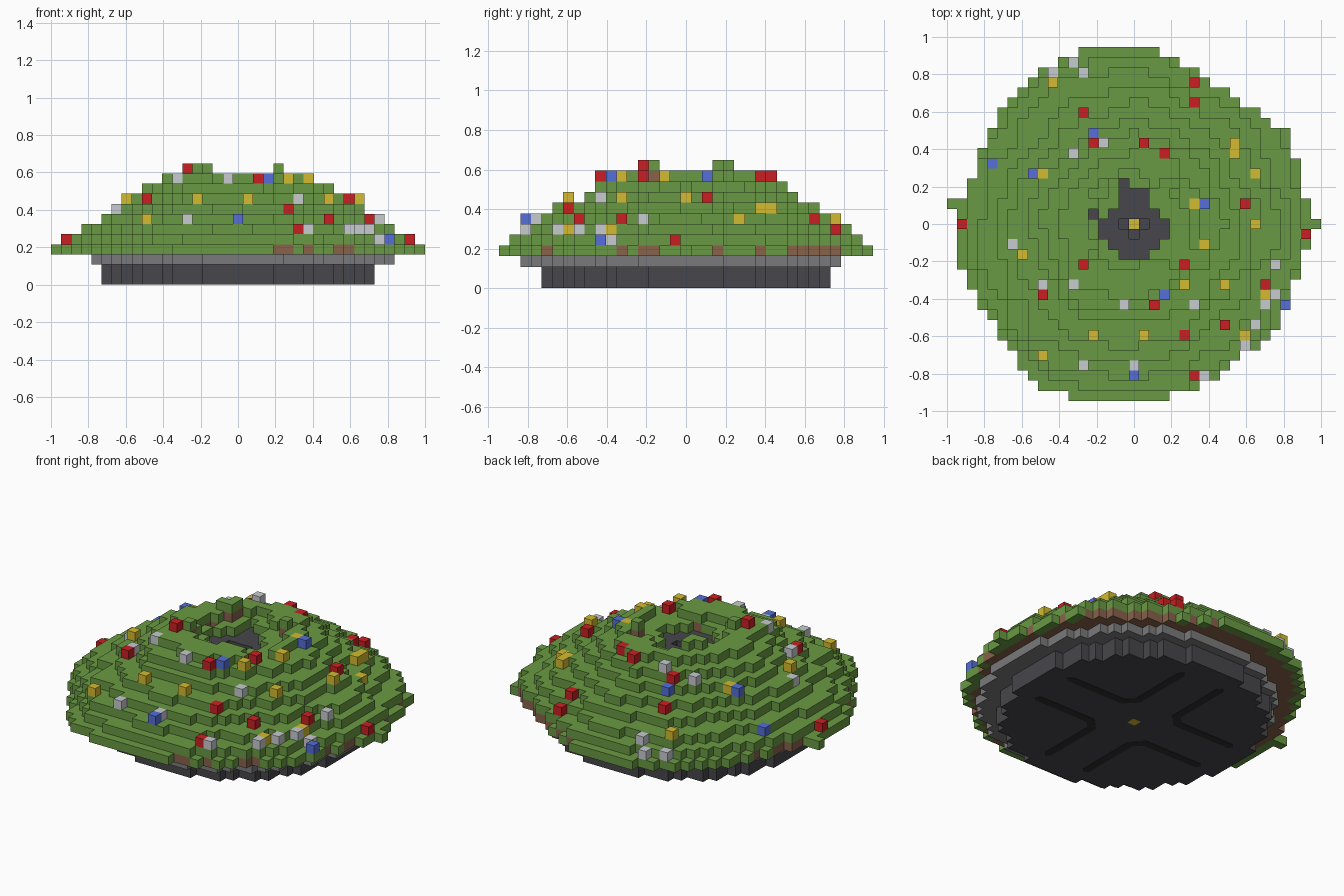
import bpy, bmesh, math
from mathutils import Vector, noise

if "Cube" in bpy.data.objects:
    bpy.data.objects.remove(bpy.data.objects["Cube"])

U = 2 / 37  # block size


def material(name, rgb):
    lin = [((c / 255 + 0.055) / 1.055) ** 2.4 for c in rgb]
    m = bpy.data.materials.new(name)
    m.use_nodes = True
    m.diffuse_color = (*lin, 1)
    m.node_tree.nodes["Principled BSDF"].inputs["Base Color"].default_value = (*lin, 1)
    return m


GREEN = material("leaf green", (105, 154, 67))
BROWN = material("soil brown", (136, 98, 75))
DARK = material("dark slate", (71, 70, 75))
GREY = material("stone grey", (122, 122, 124))
RED = material("berry red", (202, 31, 34))
YELLOW = material("flower yellow", (212, 187, 49))
WHITE = material("flower pale grey", (200, 204, 208))
BLUE = material("flower blue", (85, 111, 216))
BLACK = material("groove black", (46, 46, 48))

# Block model: cell -> (part, material)
blocks = {}
span = range(-18, 19)


def disc(k, radius, part, mat, shift=0):
    for i in span:
        for j in span:
            if math.hypot(i - shift, j + shift) < radius:
                blocks[i, j, k] = (part, mat)


disc(0, 13.5, "base", DARK)
disc(1, 13.5, "base", DARK)
disc(2, 15, "stone_rim", GREY, 0.5)

# Single-block flowers: column and row
FLOWERS = {
    ("red_flowers", RED): [
        (6, 14), (6, 12), (-5, 11), (-4, 8), (1, 8), (3, 7), (11, 2), (-17, 0), (17, -1),
        (-5, -4), (5, -4), (-9, -7), (2, -8), (13, -6), (9, -10), (5, -11), (6, -15)],
    ("blue_flowers", BLUE): [
        (-4, 9), (-14, 6), (-10, 5), (7, 2), (3, -7), (15, -8), (0, -15)],
    ("yellow_flowers", YELLOW): [
        (-8, 14), (10, 8), (10, 7), (-9, 5), (12, 5), (6, 2), (12, 0), (7, -2), (-11, -3),
        (5, -6), (9, -6), (13, -7), (-4, -11), (1, -11), (11, -11), (-9, -13)],
    ("pale_flowers", WHITE): [
        (-6, 16), (-8, 15), (-5, 15), (-3, 8), (-6, 7), (-12, -2), (14, -4), (-9, -6),
        (-6, -6), (-1, -8), (6, -8), (13, -8), (14, -7), (12, -10), (11, -12),
        (0, -14), (-5, -14), (7, -15)],
}
# Flower beds sunk below or raised above the smooth dome
SUNK = {(6, 14), (6, 12), (5, -4), (9, -10), (-4, 9), (-14, 6), (12, 5), (6, 2),
        (13, -7), (6, -8), (14, -7)}
RAISED = {(-8, 14), (-9, -13)}

# Lumpy outline of the mound: radius at equal angles, from +x anticlockwise
OUTLINE = [18.1, 16.8, 17.6, 16.2, 16, 16.8, 17.7, 17.8, 17.6, 17.4, 16.7, 16.7,
           17.7, 17.7, 17, 17.5, 18.5, 18.1, 17.7, 17.2, 17, 17, 17.4, 16.8]
LAYER_RADII = [17.6, 16.7, 15.24, 13.5, 12.05, 10.25, 8.8, 7.2]  # layers 3 to 10


def inside(i, j):
    turn = math.atan2(j, i) / math.tau % 1 * len(OUTLINE)
    n = int(turn)
    a, b = OUTLINE[n % len(OUTLINE)], OUTLINE[(n + 1) % len(OUTLINE)]
    return math.hypot(i, j) < a + (b - a) * (turn - n)


def slope(i, j):
    """Height of the smooth dome, in layers."""
    r = math.hypot(i, j)
    for n in range(len(LAYER_RADII) - 1, 0, -1):
        inner, outer = LAYER_RADII[n], LAYER_RADII[n - 1]
        if r < outer:
            return n + 2 + min((outer - r) / (outer - inner), 1.5)
    return 3


beds = {}
for cells in FLOWERS.values():
    for cell in cells:
        beds[cell] = math.floor(slope(*cell)) - (cell in SUNK) + (cell in RAISED)


def ground(i, j):
    """Top layer of the mound: dome, bumps and a pull towards the flower beds."""
    pull, total = 0, 0.3
    for (a, b), level in beds.items():
        w = math.exp(-((i - a) ** 2 + (j - b) ** 2) / 6)
        pull += w * (level + 0.5 - slope(a, b))
        total += w
    bump = 0.7 * noise.noise(Vector((i * 0.35, j * 0.35, 2.5)))
    return max(3, min(10, math.floor(slope(i, j) + pull / total + bump)))


top = {(i, j): ground(i, j) for i in span for j in span if inside(i, j)}
top[-18, 2] = 3

# Crater with a lower pit in the middle and tall tufts around it
crater = {(i, j) for i in range(-3, 4) for j in range(-3, 4)
          if abs(i) + abs(j + 0.5) <= 3.5}
crater |= {(-1, 3), (1, 3), (-1, 4), (-4, 1)}
for i, j in top:
    if math.hypot(i, j) < 4.6 + 1.2 * noise.noise(Vector((i * 0.3, j * 0.3, 9))):
        top[i, j] = 9
for cell in crater:
    top[cell] = 8
for cell in [(0, 0), (1, 0), (-1, 0), (0, -1)]:
    top[cell] = 7
for cell in [(-4, 3), (-3, 3), (-3, 4), (-4, -3), (4, 3)]:
    top[cell] = 11
top.update(beds)

# Fill the mound: soil inside, leaves on top
for cell, height in top.items():
    for k in range(3, height + 1):
        mat = DARK if cell in crater else GREEN if k == height else BROWN
        blocks[(*cell, k)] = ("mound", mat)

# Central shaft with a yellow core at the bottom
for k in range(1, 8):
    blocks.pop((0, 0, k), None)
blocks[0, 0, 0] = ("core", YELLOW)

for kind, cells in FLOWERS.items():
    for cell in cells:
        blocks[(*cell, beds[cell] + 1)] = kind


def finish(name, bm, mats):
    mesh = bpy.data.meshes.new(name)
    bm.to_mesh(mesh)
    bm.free()
    for m in mats:
        mesh.materials.append(m)
    obj = bpy.data.objects.new(name, mesh)
    bpy.context.collection.objects.link(obj)


PLATE = 0.002  # thickness of the underside plates


def build_part(part):
    """Make one mesh from the exposed faces of a part's blocks."""
    bm = bmesh.new()
    mats = []
    for cell, (owner, mat) in blocks.items():
        if owner != part:
            continue
        if mat not in mats:
            mats.append(mat)
        centre = Vector((cell[0], cell[1], cell[2] + 0.5))
        for axis in range(3):
            for sign in (-1, 1):
                beside = list(cell)
                beside[axis] += sign
                if tuple(beside) in blocks:
                    continue
                corners = []
                for u, v in [(-1, -1), (1, -1), (1, 1), (-1, 1)][::sign]:
                    p = centre.copy()
                    p[axis] += sign / 2
                    p[(axis + 1) % 3] += u / 2
                    p[(axis + 2) % 3] += v / 2
                    p *= U
                    p.z = max(p.z, PLATE)
                    corners.append(bm.verts.new(p))
                bm.faces.new(corners).material_index = mats.index(mat)
    bmesh.ops.remove_doubles(bm, verts=bm.verts, dist=U / 100)
    finish(part, bm, mats)


for part in sorted({owner for owner, _ in blocks.values()}):
    build_part(part)

# Underside grooves: a bent line with tapered ends in each quadrant
WIDTH = 0.024
path = [Vector(p) for p in [(0.58, 0.14), (0.2, 0.14), (0.14, 0.2), (0.14, 0.58)]]


def groove_side(s):
    line = []
    for n, p in enumerate(path):
        before = (p - path[n - 1]).normalized() if n else Vector((-1, 0))
        after = (path[n + 1] - p).normalized() if n < 3 else before
        d = (before + after).normalized()
        line.append(p + Vector((-d.y, d.x)) * s * WIDTH / d.dot(before))
    return line


cap_a, cap_b = path[0] + Vector((WIDTH, 0)), path[-1] + Vector((0, WIDTH))
outline = groove_side(1) + [cap_b] + groove_side(-1)[::-1] + [cap_a]
bm = bmesh.new()
for sx in (-1, 1):
    for sy in (-1, 1):
        face = bm.faces.new([bm.verts.new((p.x * sx, p.y * sy, 0)) for p in outline])
        for v in bmesh.ops.extrude_face_region(bm, geom=[face])["geom"]:
            if isinstance(v, bmesh.types.BMVert):
                v.co.z = PLATE
bmesh.ops.recalc_face_normals(bm, faces=bm.faces)
finish("underside_grooves", bm, [BLACK])
